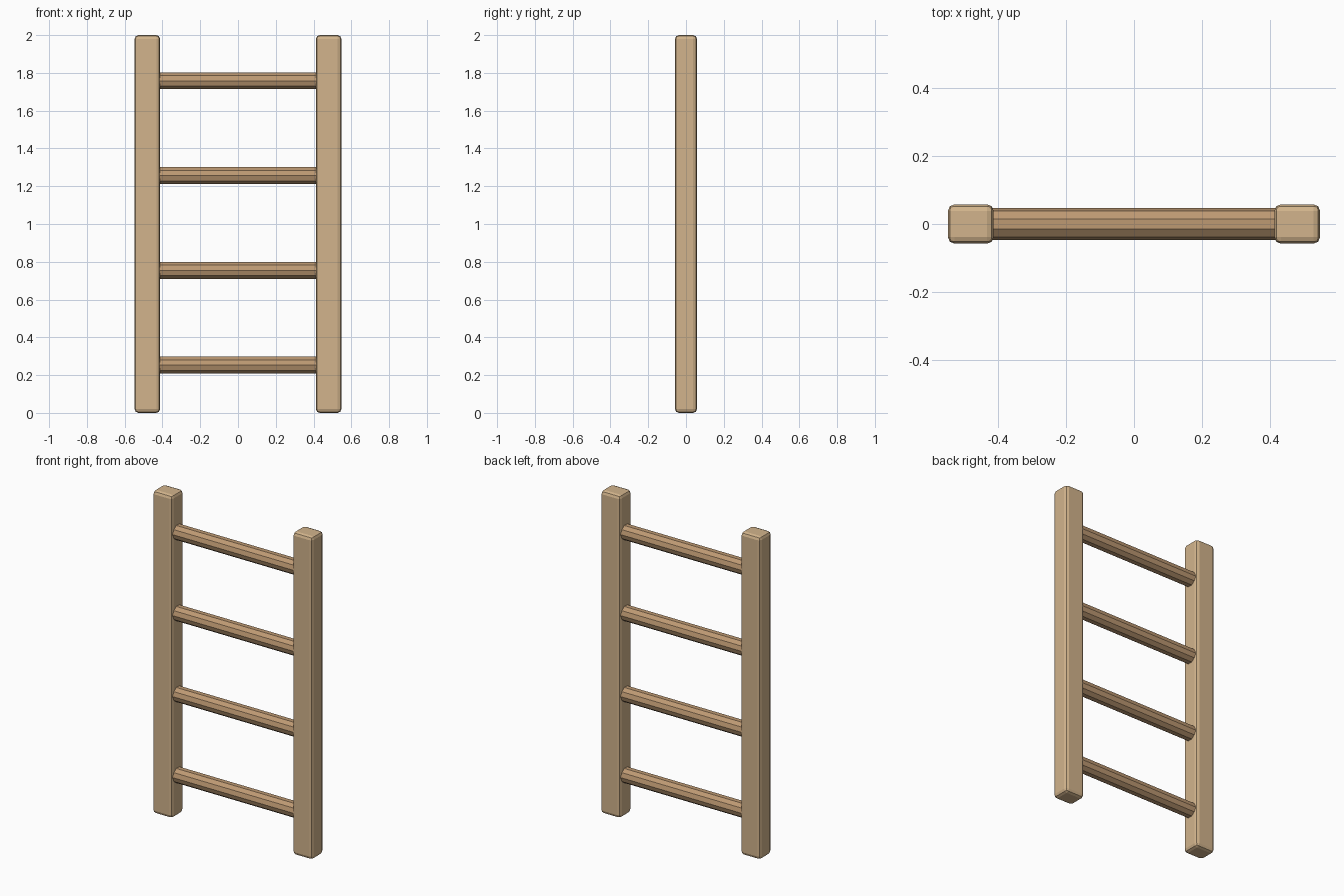
import bpy
import math

cube = bpy.data.objects.get("Cube")
if cube:
    bpy.data.objects.remove(cube, do_unlink=True)


def make_material(name, color):
    mat = bpy.data.materials.new(name)
    mat.use_nodes = True
    mat.diffuse_color = color
    mat.node_tree.nodes["Principled BSDF"].inputs["Base Color"].default_value = color
    return mat


light_wood = make_material("light wood", (0.645, 0.456, 0.262, 1))
brown_wood = make_material("brown wood", (0.51, 0.32, 0.17, 1))

RAIL_SIZE = (0.135, 0.116, 2.0)
RAIL_X = 0.48
RUNG_RADIUS = 0.047
RUNG_COUNT = 4


# Upright rails with softened edges
def add_rail(name, side):
    bpy.ops.mesh.primitive_cube_add(size=1, location=(side * RAIL_X, 0, 1))
    rail = bpy.context.object
    rail.name = name
    rail.scale = RAIL_SIZE
    bpy.ops.object.transform_apply(location=False, rotation=False, scale=True)
    bevel = rail.modifiers.new("soft edges", "BEVEL")
    bevel.width = 0.02
    bevel.segments = 2
    rail.data.materials.append(light_wood)


# Ten-sided rungs, with an edge facing front and back
def add_rung(index):
    height = 0.253 + 0.5017 * index
    bpy.ops.mesh.primitive_cylinder_add(
        vertices=10, radius=RUNG_RADIUS, depth=2 * RAIL_X,
        location=(0, 0, height), rotation=(0, math.pi / 2, 0))
    rung = bpy.context.object
    rung.name = f"rung_{index + 1}"
    rung.data.materials.append(brown_wood)


add_rail("left_rail", 1)
add_rail("right_rail", -1)
for i in range(RUNG_COUNT):
    add_rung(i)
